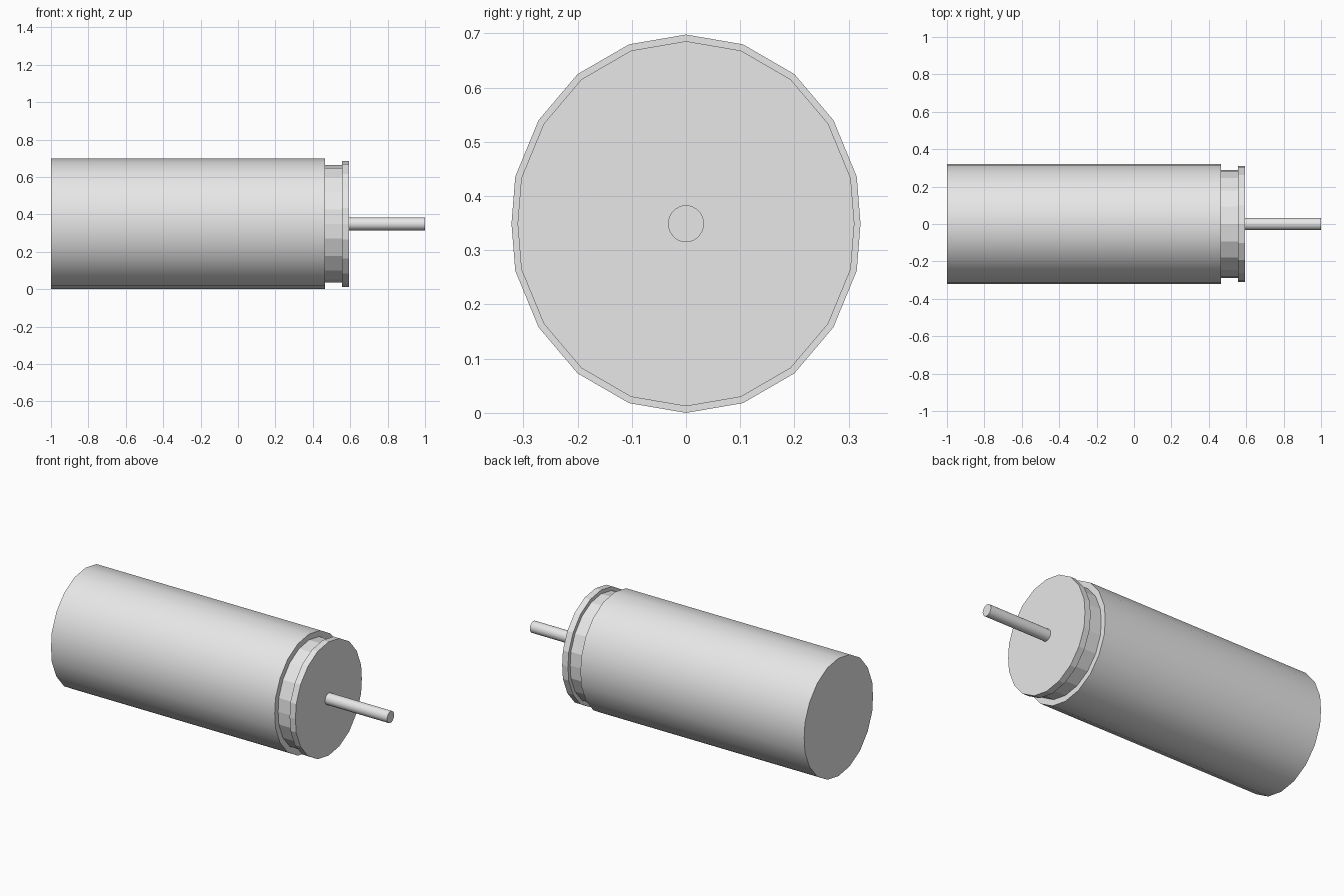
import bpy
import bmesh
import math

cube = bpy.data.objects.get("Cube")
if cube:
    bpy.data.objects.remove(cube, do_unlink=True)

AXIS_Z = 0.349

# Single light grey finish
grey = bpy.data.materials.new("light_grey")
grey.use_nodes = True
colour = (0.8, 0.8, 0.8, 1.0)
grey.diffuse_color = colour
grey.node_tree.nodes["Principled BSDF"].inputs["Base Color"].default_value = colour

# Slightly oval twenty-sided section, mirrored from one quarter (y, z)
quarter = [(0, 0.349), (0.105, 0.331), (0.2, 0.276), (0.272, 0.191), (0.315, 0.087), (0.322, 0)]
half = quarter + [(y, -z) for y, z in quarter[-2::-1]]
casing = half + [(-y, z) for y, z in half[-2:0:-1]]

# Round section for the shaft
angles = [math.tau * i / 32 for i in range(32)]
shaft_round = [(0.033 * math.sin(a), 0.034 * math.cos(a)) for a in angles]


def extrude_along_x(name, section, x0, x1, scale=1.0, smooth=False):
    """Closed prism of a (y, z) section, running from x0 to x1."""
    bm = bmesh.new()
    ends = [[bm.verts.new((x, y * scale, z * scale + AXIS_Z)) for y, z in section]
            for x in (x0, x1)]
    for i in range(len(section)):
        j = (i + 1) % len(section)
        side = bm.faces.new((ends[0][i], ends[0][j], ends[1][j], ends[1][i]))
        side.smooth = smooth
    for ring in ends:
        bm.faces.new(ring)
    bmesh.ops.recalc_face_normals(bm, faces=bm.faces[:])
    # Keep the end rims crisp
    for edge in bm.edges:
        edge.smooth = edge.calc_face_angle(0) < math.radians(40)
    mesh = bpy.data.meshes.new(name)
    bm.to_mesh(mesh)
    bm.free()
    mesh.materials.append(grey)
    obj = bpy.data.objects.new(name, mesh)
    bpy.context.collection.objects.link(obj)
    return obj


# Main body, recessed neck, end cap and output shaft
extrude_along_x("motor_body", casing, -1.0, 0.466, smooth=True)
extrude_along_x("neck", casing, 0.466, 0.556, scale=0.9)
extrude_along_x("end_cap", casing, 0.556, 0.594, scale=0.965)
extrude_along_x("shaft", shaft_round, 0.594, 1.0, smooth=True)
